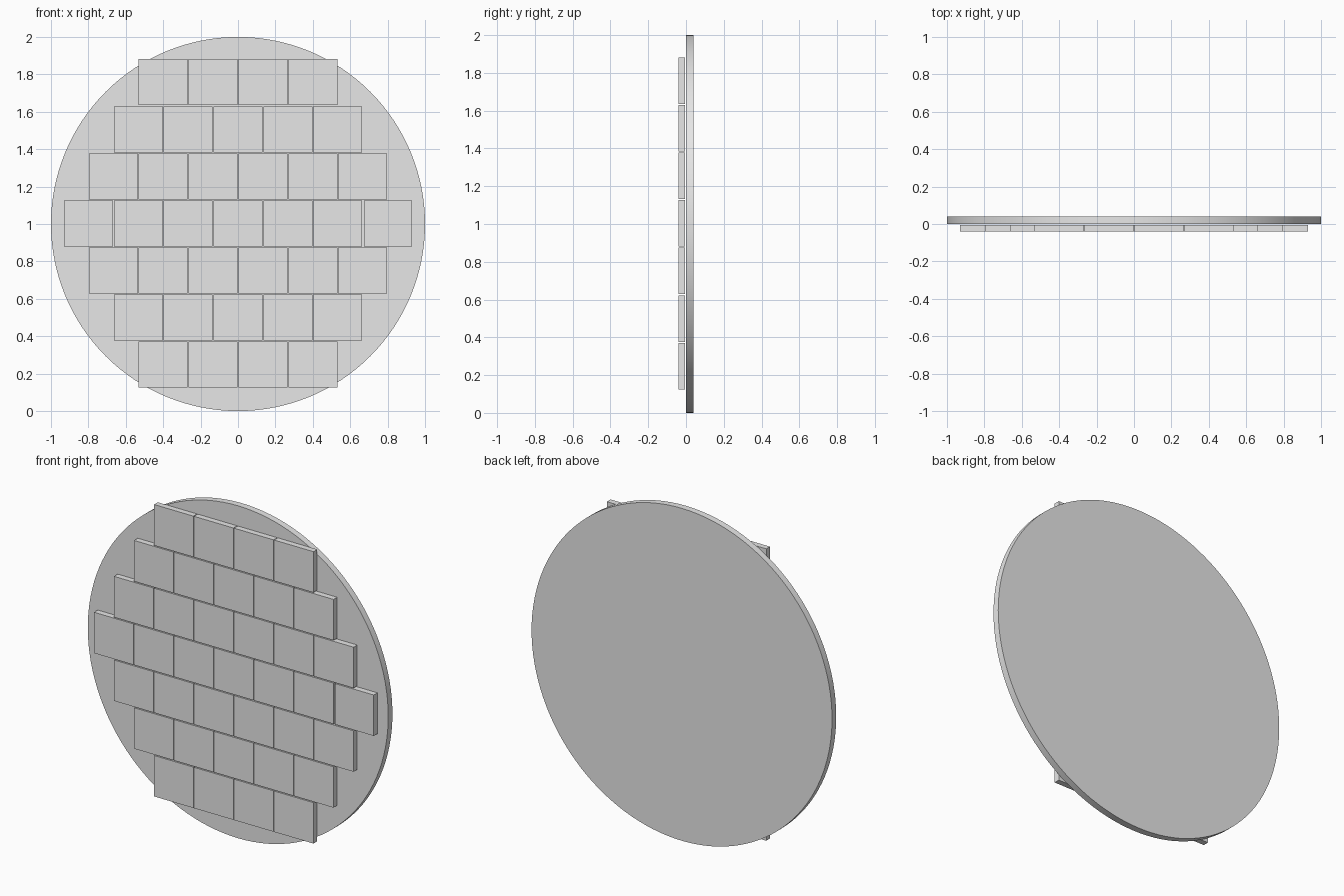
import bpy
import math

cube = bpy.data.objects.get("Cube")
if cube:
    bpy.data.objects.remove(cube, do_unlink=True)

grey = bpy.data.materials.new("plain_grey")
grey.use_nodes = True
grey.diffuse_color = (0.8, 0.8, 0.8, 1)
grey.node_tree.nodes["Principled BSDF"].inputs["Base Color"].default_value = (0.8, 0.8, 0.8, 1)


def add_tile(name, x, z, width):
    bpy.ops.mesh.primitive_cube_add(size=1, location=(x, -0.0225, z))
    tile = bpy.context.object
    tile.name = name
    tile.scale = (width, 0.035, TILE_HEIGHT)
    bpy.ops.object.transform_apply(location=False, rotation=False, scale=True)
    tile.data.materials.append(grey)


# Round backing disc, standing upright
bpy.ops.mesh.primitive_cylinder_add(vertices=128, radius=1, depth=0.04,
                                    location=(0, 0.02, 1),
                                    rotation=(math.pi / 2, 0, 0))
disc = bpy.context.object
disc.name = "backing_disc"
disc.data.materials.append(grey)
bpy.ops.object.shade_smooth_by_angle(angle=math.radians(30))

# Staggered rows of square tiles on the front
PITCH_X, PITCH_Z = 0.2665, 0.2517
TILE_WIDTH, TILE_HEIGHT = 0.262, 0.246
for row in range(-3, 4):
    count = 7 - abs(row)
    for col in range(count):
        x = (col - (count - 1) / 2) * PITCH_X
        width = TILE_WIDTH
        # The last tile of the middle row is slightly narrower
        if row == 0 and col == count - 1:
            x, width = x + 0.003, 0.258
        add_tile(f"tile_row{row + 4}_{col + 1}", x, 1.003 + row * PITCH_Z, width)
